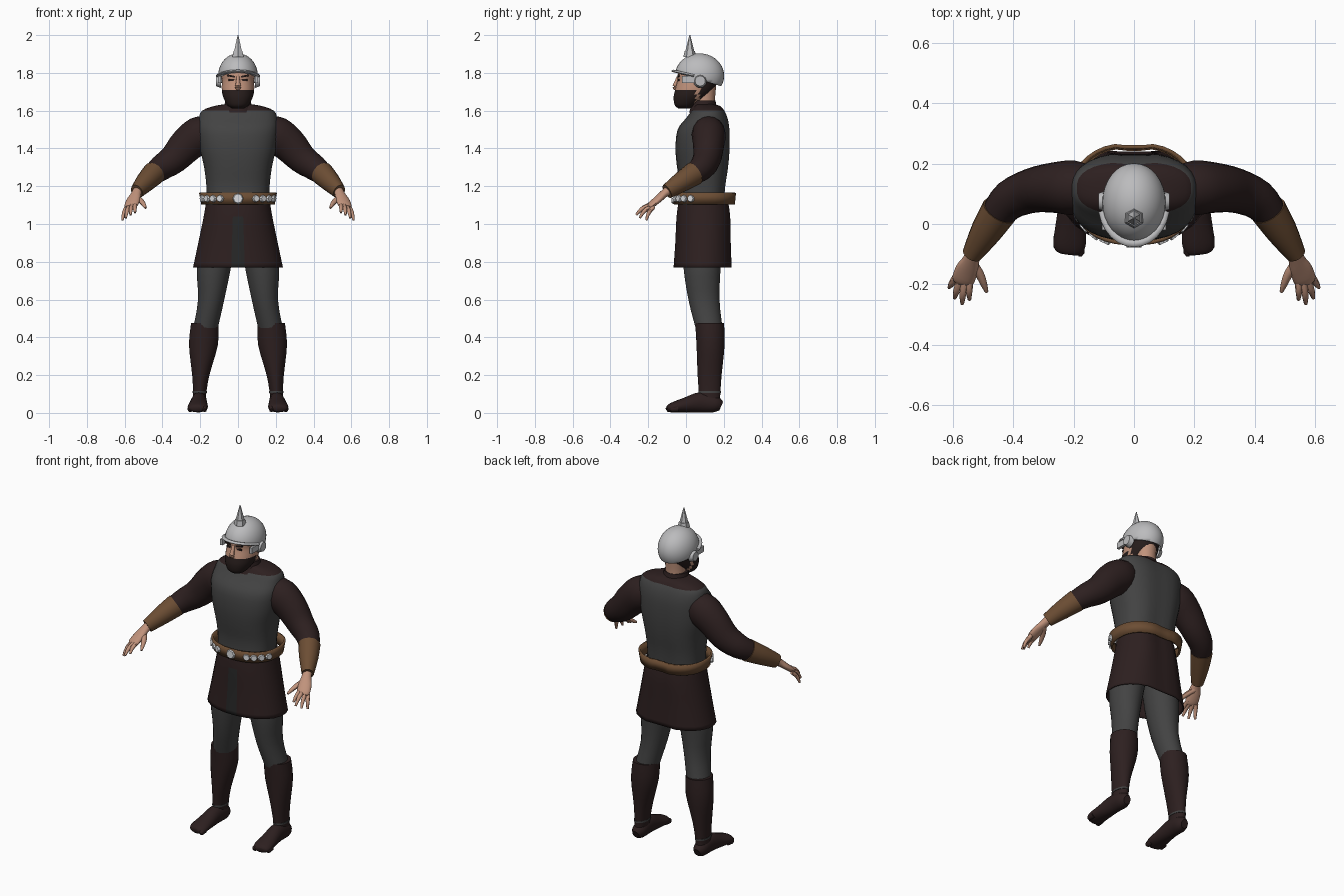
import bpy, bmesh, math
from mathutils import Vector, Matrix

cube = bpy.data.objects.get("Cube")
if cube:
    bpy.data.objects.remove(cube)


def material(name, *rgb):
    m = bpy.data.materials.new(name)
    m.use_nodes = True
    m.diffuse_color = (*rgb, 1)
    bsdf = m.node_tree.nodes["Principled BSDF"]
    bsdf.inputs["Base Color"].default_value = (*rgb, 1)
    bsdf.inputs["Roughness"].default_value = 0.8
    return m


CLOTH = material("dark brown cloth", .026, .014, .014)
GREY = material("charcoal grey", .056, .056, .056)
PANEL = material("dark grey lining", .02, .02, .02)
STEEL = material("steel", .5, .5, .51)
LEATHER = material("brown leather", .15, .075, .034)
SKIN = material("skin", .53, .29, .2)
HAIR = material("dark hair", .02, .012, .011)
STUD = material("pale metal", .72, .73, .75)


def finish(name, bm, mats, rule=None, angle=45):
    bmesh.ops.recalc_face_normals(bm, faces=bm.faces)
    if rule:
        for f in bm.faces:
            f.material_index = rule(f.calc_center_median())
    mesh = bpy.data.meshes.new(name)
    bm.to_mesh(mesh)
    bm.free()
    for m in mats:
        mesh.materials.append(m)
    ob = bpy.data.objects.new(name, mesh)
    bpy.context.collection.objects.link(ob)
    bpy.ops.object.select_all(action='DESELECT')
    ob.select_set(True)
    bpy.context.view_layer.objects.active = ob
    bpy.ops.object.shade_smooth_by_angle(angle=math.radians(angle))
    return ob


def dense(rows, k):
    """Smooth interpolation between the given cross-sections."""
    out = []
    for i in range(len(rows) - 1):
        a, b = rows[max(i - 1, 0)], rows[i]
        c, d = rows[i + 1], rows[min(i + 2, len(rows) - 1)]
        for j in range(k):
            t = j / k
            out.append([q + .5 * t * (r - p + t * (2*p - 5*q + 4*r - s + t * (3*(q - r) + s - p)))
                        for p, q, r, s in zip(a, b, c, d)])
    return out + [list(rows[-1])]


def skin_rings(rings, caps=True):
    bm = bmesh.new()
    vs = [[bm.verts.new(p) for p in ring] for ring in rings]
    n = len(vs[0])
    for a, b in zip(vs, vs[1:]):
        for i in range(n):
            bm.faces.new((a[i], a[(i + 1) % n], b[(i + 1) % n], b[i]))
    if caps:
        bm.faces.new(vs[0])
        bm.faces.new(vs[-1])
    return bm


def outline(cx, cy, z, rx, ry, a, p=2.0, dip=0.0):
    """Point on a rounded section; angle 0 faces front, dip creases the back."""
    s, c = math.sin(a), math.cos(a)
    x = rx * math.copysign(abs(s) ** (2 / p), s)
    y = cy - ry * math.copysign(abs(c) ** (2 / p), c)
    if c < 0:
        y -= dip * math.exp(-(x / .04) ** 2)
    return Vector((cx + x, y, z))


def stack(name, rows, mats, n=24, k=3, p=2.0, dip=0.0, side=1, caps=True, rule=None):
    """Upright form from rows of centre x, centre y, height, half width, half depth."""
    rings = []
    for r in dense(rows, k):
        pts = [outline(*r, 2 * math.pi * (i + .5) / n, p, dip) for i in range(n)]
        rings.append([(v.x * side, v.y, v.z) for v in pts])
    return finish(name, skin_rings(rings, caps), mats, rule)


def tube(name, rows, mat, n=16, k=3, side=1):
    """Limb from rows of x, y, z, half width, half height along a path."""
    rows = dense(rows, k)
    rings = []
    for i, r in enumerate(rows):
        t = Vector(rows[min(i + 1, len(rows) - 1)][:3]) - Vector(rows[max(i - 1, 0)][:3])
        w = t.cross(Vector((0, 0, 1))).normalized()
        h = w.cross(t).normalized()
        ring = []
        for j in range(n):
            a = 2 * math.pi * j / n
            v = Vector(r[:3]) + w * r[3] * math.cos(a) + h * r[4] * math.sin(a)
            ring.append((v.x * side, v.y, v.z))
        rings.append(ring)
    return finish(name, skin_rings(rings), [mat])


def disc(name, loc, direction, r, depth, mat, n=8, top=1.0):
    bm = bmesh.new()
    rot = Vector(direction).to_track_quat('Z', 'Y').to_matrix().to_4x4()
    bmesh.ops.create_cone(bm, cap_ends=True, segments=n, radius1=r, radius2=r * top,
                          depth=depth, matrix=Matrix.Translation(loc) @ rot)
    return finish(name, bm, [mat], angle=30)


def box(name, loc, size, mat, tilt=0):
    bm = bmesh.new()
    m = Matrix.Translation(loc) @ Matrix.Rotation(tilt, 4, 'Y') @ Matrix.Diagonal((*size, 1))
    bmesh.ops.create_cube(bm, size=1, matrix=m)
    return finish(name, bm, [mat])


# Torso: grey vest with the dark shirt showing above it
stack("vest", [(0, .085, 1.1, .165, .12), (0, .09, 1.2, .168, .123), (0, .09, 1.3, .18, .138),
               (0, .09, 1.4, .202, .146), (0, .095, 1.5, .213, .14), (0, .112, 1.56, .208, .112),
               (0, .118, 1.6, .19, .088), (0, .115, 1.625, .125, .07), (0, .1, 1.635, .06, .05)],
      [GREY, CLOTH], n=32, p=2.5, dip=.012, rule=lambda c: int(c.z > 1.598))
stack("collar", [(0, .1, 1.59, .1, .085), (0, .095, 1.62, .076, .07), (0, .093, 1.655, .068, .063)],
      [CLOTH])

# Skirt with a lined front slit, open underneath
skirt = stack("skirt", [(0, .097, 1.13, .168, .135), (0, .097, 1.04, .183, .148),
                        (0, .095, .9, .212, .153), (0, .093, .77, .24, .16)],
              [CLOTH, PANEL], n=24, k=4, p=2.15, dip=.025, caps=False,
              rule=lambda c: int(abs(c.x) < .02 and c.y < 0 and c.z < 1.04))
thick = skirt.modifiers.new("cloth thickness", 'SOLIDIFY')
thick.thickness = .006

# Belt and its studs
belt = stack("belt", [(0, .1, 1.102, .195, .165), (0, .1, 1.165, .207, .171)], [LEATHER],
             n=36, k=1, p=2.3, dip=.014, caps=False)
belt.modifiers.new("belt thickness", 'SOLIDIFY').thickness = .012
for deg in (0, 25, -25, 38, -38, 52, -52, 67, -67):
    a = math.radians(deg)
    p = outline(0, .1, 1.135, .204, .171, a, 2.3)
    disc("belt_stud", p, (math.sin(a), -math.cos(a), 0), .021 if deg else .03, .014, STUD, top=.8)

# Limbs, mirrored left and right
for side, tag in ((1, "left_"), (-1, "right_")):
    stack(tag + "trouser_leg", [(.1, .095, .95, .09, .11), (.127, .085, .78, .092, .1),
                                (.142, .095, .6, .07, .083), (.172, .122, .45, .066, .072)],
          [GREY], side=side)
    stack(tag + "boot_shaft", [(.176, .125, .475, .073, .077), (.183, .13, .36, .077, .075),
                               (.197, .125, .2, .046, .064), (.203, .125, .1, .035, .057),
                               (.205, .125, .04, .035, .055)], [CLOTH], side=side)
    stack(tag + "ankle_trim", [(.203, .125, .106, .038, .06), (.203, .125, .116, .038, .06)],
          [GREY], k=1, side=side)
    tube(tag + "foot", [(.205, .186, .035, .022, .025), (.205, .155, .046, .04, .044),
                        (.206, .08, .056, .042, .054), (.21, 0, .042, .049, .04),
                        (.213, -.06, .031, .054, .029), (.215, -.09, .024, .046, .021),
                        (.216, -.1, .022, .03, .013)], CLOTH, side=side)
    for i in range(4):
        x = .178 + i * .025
        y = -.092 + i * .007
        tube(tag + "toe", [(x, y + .03, .024, .014, .018), (x, y - .005, .019, .014, .016),
                           (x, y - .012, .015, .007, .009)], CLOTH, n=8, k=1, side=side)

    # Arm
    tube(tag + "sleeve", [(.13, .115, 1.51, .07, .07), (.2, .12, 1.475, .09, .097),
                          (.27, .12, 1.42, .083, .093), (.34, .11, 1.345, .074, .08),
                          (.41, .08, 1.295, .066, .068), (.455, .03, 1.26, .054, .057)],
         CLOTH, side=side)
    tube(tag + "bracer", [(.445, .045, 1.268, .061, .064), (.49, -.025, 1.222, .052, .054),
                          (.536, -.1, 1.172, .034, .04)], LEATHER, side=side)
    tube(tag + "palm", [(.53, -.09, 1.18, .024, .025), (.54, -.12, 1.157, .028, .021),
                        (.553, -.15, 1.13, .037, .019), (.566, -.185, 1.1, .037, .016),
                        (.57, -.197, 1.09, .028, .01)], SKIN, side=side)
    for knuckle, tip in (((.543, -.18, 1.105), (.545, -.25, 1.06)),
                         ((.56, -.188, 1.1), (.569, -.264, 1.048)),
                         ((.576, -.184, 1.093), (.594, -.245, 1.032)),
                         ((.588, -.172, 1.09), (.612, -.21, 1.02))):
        a, b = Vector(knuckle), Vector(tip)
        mid = a.lerp(b, .55) + Vector((.002, -.004, .008))
        tube(tag + "finger", [(*a, .012, .012), (*mid, .011, .011), (*b, .006, .006)],
             SKIN, n=8, side=side)
    tube(tag + "thumb", [(.54, -.125, 1.145, .017, .016), (.512, -.165, 1.12, .015, .014),
                         (.497, -.2, 1.1, .011, .011), (.488, -.225, 1.085, .006, .006)],
         SKIN, n=8, side=side)

    # Face details and helmet ear guards
    box(tag + "eye", (side * .034, -.038, 1.763), (.03, .008, .011), HAIR)
    box(tag + "eyebrow", (side * .036, -.04, 1.783), (.042, .012, .009), HAIR, -side * .2)
    disc(tag + "ear_guard", (side * .104, .075, 1.757), (side, 0, 0), .036, .026, STEEL, 12, .75)
    box(tag + "cheek_guard", (side * .098, .015, 1.765), (.016, .07, .035), STEEL)

# Head: beard in front, hair behind
stack("neck", [(0, .098, 1.6, .06, .06), (0, .098, 1.66, .056, .056), (0, .1, 1.75, .06, .062)], [SKIN])
stack("head", [(0, -.005, 1.612, .032, .036), (0, -.002, 1.63, .056, .058),
               (0, .022, 1.67, .078, .088), (0, .045, 1.71, .086, .103),
               (0, .062, 1.76, .086, .107), (0, .068, 1.8, .088, .11), (0, .07, 1.86, .06, .08)],
      [SKIN, HAIR], n=32, k=5, p=2.15,
      rule=lambda c: int(c.z < 1.708 and c.y < .05 or c.y > .07 and c.z > 1.665))
tube("nose", [(0, -.043, 1.78, .008, .006), (0, -.055, 1.745, .012, .01),
              (0, -.06, 1.725, .016, .013), (0, -.052, 1.712, .01, .008)], SKIN, n=10)

# Helmet: trimmed dome, brim and spike
bm = bmesh.new()
bmesh.ops.create_uvsphere(bm, u_segments=32, v_segments=20, radius=1)
bmesh.ops.transform(bm, verts=bm.verts, matrix=Matrix.Translation((0, .072, 1.785))
                    @ Matrix.Diagonal((.105, .13, .118, 1)))
bmesh.ops.bisect_plane(bm, geom=bm.verts[:] + bm.edges[:] + bm.faces[:], clear_inner=True,
                       plane_co=(0, -.05, 1.8), plane_no=(0, .3, 1))
dome = finish("helmet_dome", bm, [STEEL])
dome.modifiers.new("helmet thickness", 'SOLIDIFY').thickness = .008
brim = []
for i in range(13):
    a = math.radians(-78 + 13 * i)
    brim.append((.108 * math.sin(a), .07 - .135 * math.cos(a), 1.778 + .032 * math.cos(a), .012, .007))
tube("helmet_brim", brim, STEEL, n=8, k=1)
disc("helmet_spike_base", (0, .02, 1.9), (0, 0, 1), .034, .03, STEEL, 6, .8)
disc("helmet_spike", (0, .02, 1.945), (0, 0, 1), .03, .11, STEEL, 6, .08)
